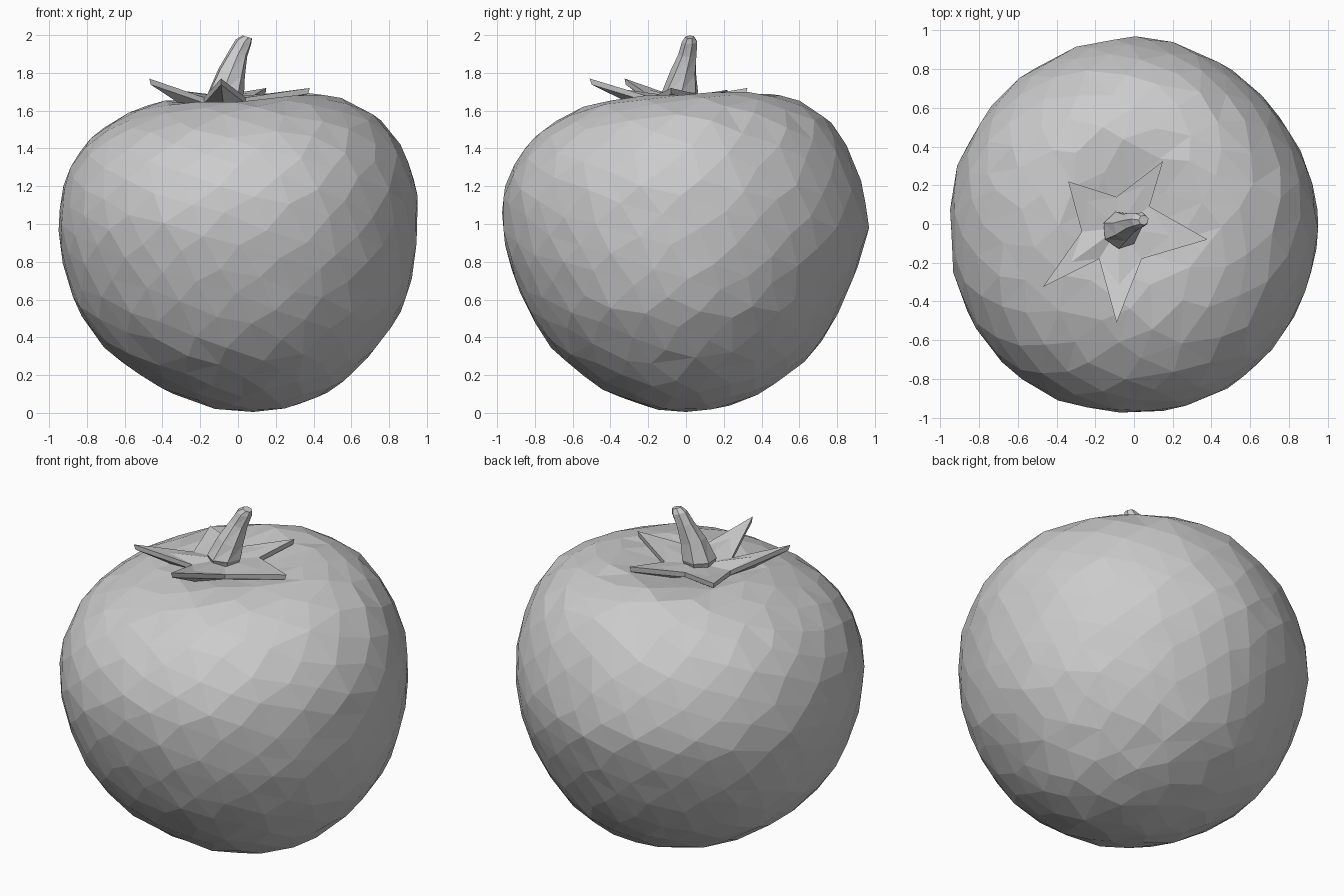
import bpy, bmesh, math, random
from mathutils import Vector

if "Cube" in bpy.data.objects:
    bpy.data.objects.remove(bpy.data.objects["Cube"])

random.seed(4)


def finish(bm, name):
    bmesh.ops.recalc_face_normals(bm, faces=bm.faces[:])
    me = bpy.data.meshes.new(name)
    bm.to_mesh(me)
    bm.free()
    ob = bpy.data.objects.new(name, me)
    bpy.context.collection.objects.link(ob)
    return ob


# Fruit outline, bottom to dimple: z, left, right, front, back
rows = [
    (0.005, 0.08, 0.08, 0.00, 0.00),
    (0.02, -0.12, 0.29, -0.19, 0.19),
    (0.125, -0.41, 0.52, -0.45, 0.45),
    (0.32, -0.69, 0.72, -0.70, 0.69),
    (0.55, -0.855, 0.88, -0.845, 0.82),
    (0.80, -0.93, 0.945, -0.94, 0.925),
    (1.00, -0.955, 0.955, -0.98, 0.975),
    (1.20, -0.925, 0.95, -0.96, 0.94),
    (1.37, -0.86, 0.89, -0.885, 0.875),
    (1.52, -0.75, 0.77, -0.77, 0.77),
    (1.63, -0.56, 0.57, -0.58, 0.60),
    (1.675, -0.39, 0.39, -0.39, 0.45),
    (1.64, -0.22, 0.15, -0.20, 0.22),
    (1.60, -0.05, -0.05, 0.00, 0.00),
]
arc = [0.0]
for a, b in zip(rows, rows[1:]):
    ra, rb = [(r[2] - r[1] + r[4] - r[3]) / 4 for r in (a, b)]
    arc.append(arc[-1] + math.hypot(rb - ra, b[0] - a[0]))


def on_fruit(d):
    """Map a unit direction onto the fruit outline."""
    s = math.acos(max(-1, min(1, -d.z))) / math.pi * arc[-1]
    i = max(k for k in range(len(rows) - 1) if arc[k] <= s)
    f = (s - arc[i]) / (arc[i + 1] - arc[i])
    z, x0, x1, y0, y1 = [p + (q - p) * f for p, q in zip(rows[i], rows[i + 1])]
    ang = math.atan2(d.y, d.x)
    # slightly flatter on the back right, fuller on the front left
    k = 1 - 0.025 * abs(math.sin(2 * ang)) * math.cos(ang - math.pi / 4)
    x = (x0 + x1) / 2 + k * (x1 - x0) / 2 * math.cos(ang)
    y = (y0 + y1) / 2 + k * (y1 - y0) / 2 * math.sin(ang)
    top = max(0, min(1, (z - 1.3) / 0.3))
    return Vector((x, y, z + top * (0.055 * x + 0.04 * y)))


# Fruit: irregular triangular facets
bm = bmesh.new()
n = 380
for i in range(n):
    z = -1 + 2 * i / (n - 1)
    r, a = math.sqrt(max(0, 1 - z * z)), i * 2.39996
    d = Vector((r * math.cos(a), r * math.sin(a), z))
    if 0 < i < n - 1:
        d += Vector([random.uniform(-0.025, 0.025) for _ in range(3)])
    bm.verts.new(d.normalized())
bmesh.ops.convex_hull(bm, input=bm.verts[:])
for v in bm.verts:
    v.co = on_fruit(v.co)
finish(bm, "fruit")

# Calyx: five-pointed leaf star with upturned tips
star = [
    (-0.47, -0.325, 1.77), (-0.18, -0.18, 1.67),
    (-0.09, -0.51, 1.77), (0.04, -0.18, 1.67),
    (0.38, -0.08, 1.72), (0.08, 0.09, 1.68),
    (0.15, 0.325, 1.72), (-0.09, 0.14, 1.68),
    (-0.34, 0.22, 1.71), (-0.27, -0.04, 1.67),
]
hub = Vector((-0.08, -0.02, 1.67))
bm = bmesh.new()
upper = [bm.verts.new(p) for p in star]
lower = [bm.verts.new(hub + (Vector(p) - hub) * 0.98 - Vector((0, 0, 0.03))) for p in star]
for ring, drop in ((upper, 0.0), (lower, 0.06)):
    centre = bm.verts.new(hub - Vector((0, 0, drop)))
    for i in range(0, 10, 2):
        # each leaf has a midrib point
        tip, a, b = ring[i], ring[i - 1], ring[(i + 1) % 10]
        mid = bm.verts.new(tip.co * 0.4 + (a.co + b.co) * 0.3 - Vector((0, 0, drop * 0.6)))
        for tri in ((tip, a, mid), (tip, mid, b), (a, centre, mid), (mid, centre, b)):
            bm.faces.new(tri)
for i in range(10):
    j = (i + 1) % 10
    bm.faces.new((upper[i], upper[j], lower[j], lower[i]))
finish(bm, "calyx")

# Stem: leaning tapered stalk with a hooked tip: x, y, z, radius
path = [(-0.07, -0.03, 1.64, 0.075), (-0.065, -0.03, 1.70, 0.098),
        (-0.035, -0.015, 1.80, 0.072), (0.0, 0.01, 1.90, 0.05),
        (0.03, 0.02, 1.965, 0.042), (0.05, 0.02, 1.99, 0.026)]
bm = bmesh.new()
rings = []
for k, (x, y, z, r) in enumerate(path):
    tilt = 0.3 if k > 1 else 0
    ring = []
    for i in range(7):
        a = 2 * math.pi * i / 7 + 0.08 * k
        dx, dy = r * math.cos(a), r * math.sin(a)
        ring.append(bm.verts.new((x + dx, y + dy, z - tilt * dx)))
    rings.append(ring)
for p, q in zip(rings, rings[1:]):
    for i in range(7):
        j = (i + 1) % 7
        bm.faces.new((p[i], p[j], q[j]))
        bm.faces.new((p[i], q[j], q[i]))
bm.faces.new(rings[0])
bm.faces.new(rings[-1])
finish(bm, "stem")
